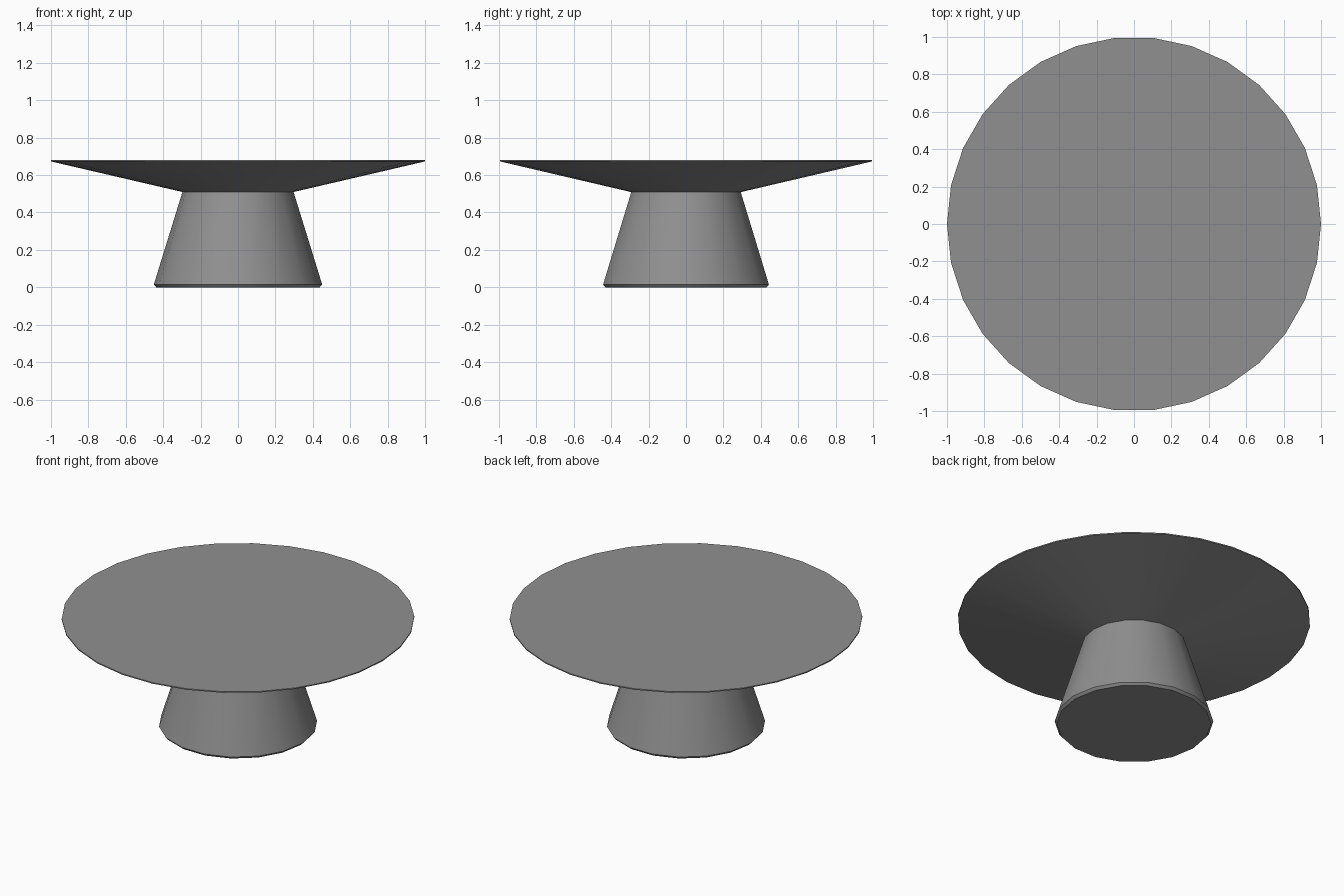
import bpy
import bmesh
from math import cos, sin, tau, radians

cube = bpy.data.objects.get("Cube")
if cube:
    bpy.data.objects.remove(cube, do_unlink=True)

grey = bpy.data.materials.new("neutral_grey")
grey.use_nodes = True
colour = (0.28, 0.28, 0.28, 1)
grey.diffuse_color = colour
grey.node_tree.nodes["Principled BSDF"].inputs["Base Color"].default_value = colour


def turned_part(name, profile, sides, smooth_angle):
    """Closed solid of revolution from (radius, height) pairs, bottom to top."""
    bm = bmesh.new()
    rings = [[bm.verts.new((r * cos(tau * i / sides), r * sin(tau * i / sides), z))
              for i in range(sides)] for r, z in profile]
    for low, high in zip(rings, rings[1:]):
        for i in range(sides):
            j = (i + 1) % sides
            bm.faces.new((low[i], low[j], high[j], high[i]))
    bm.faces.new(rings[0][::-1])
    bm.faces.new(rings[-1])
    mesh = bpy.data.meshes.new(name)
    bm.to_mesh(mesh)
    bm.free()
    mesh.materials.append(grey)
    obj = bpy.data.objects.new(name, mesh)
    bpy.context.collection.objects.link(obj)
    bpy.ops.object.select_all(action='DESELECT')
    obj.select_set(True)
    bpy.context.view_layer.objects.active = obj
    bpy.ops.object.shade_smooth_by_angle(angle=radians(smooth_angle))
    return obj


# Tapered pedestal with a small chamfer at the floor
turned_part("pedestal", [(0.437, 0), (0.45, 0.015), (0.297, 0.51)], 18, 30)

# Wide top with a thin rim and a sloping underside
turned_part("table_top", [(0.29, 0.508), (1, 0.673), (1, 0.68)], 30, 12.5)
